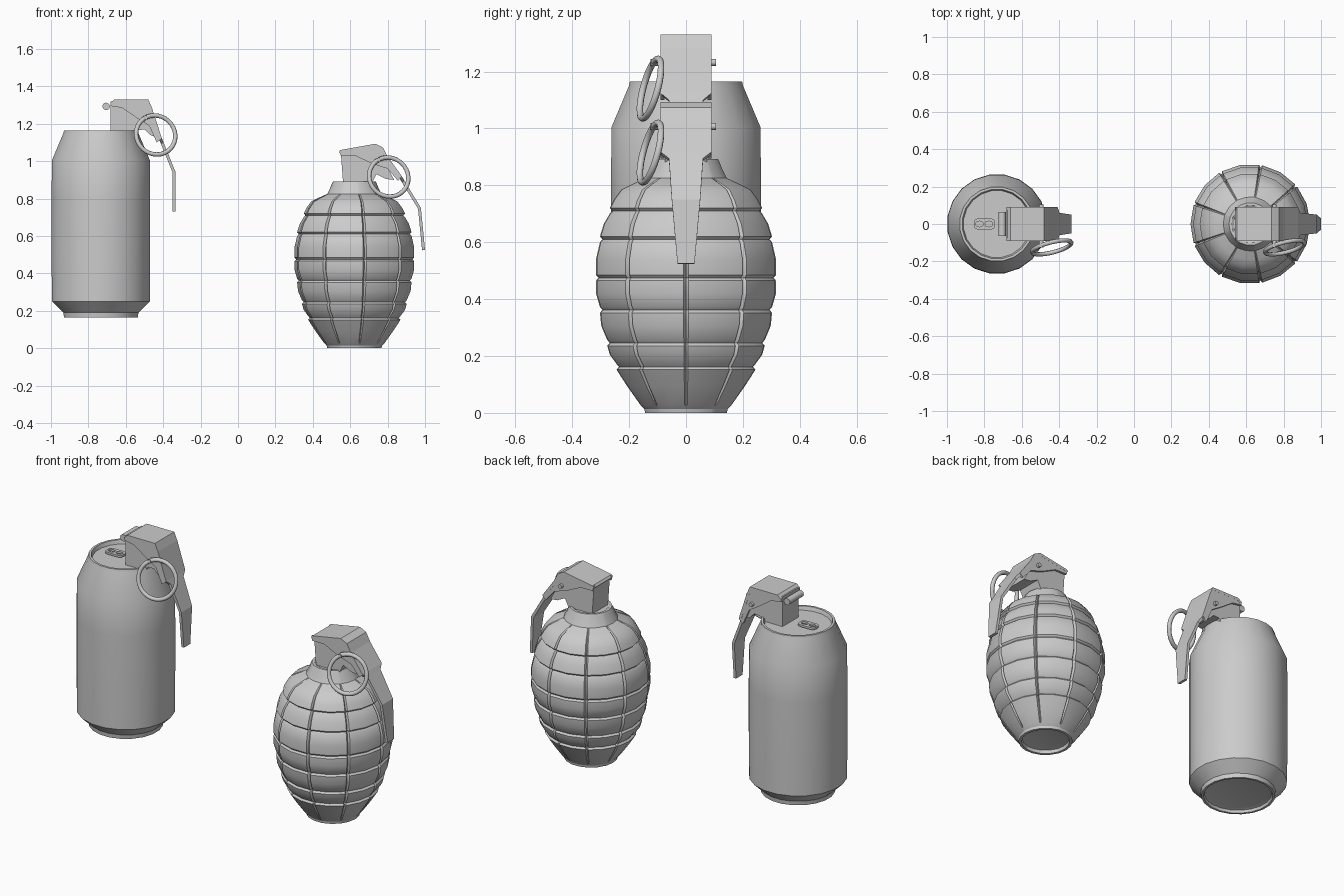
import bpy, bmesh, math
from mathutils import Vector

if "Cube" in bpy.data.objects:
    bpy.data.objects.remove(bpy.data.objects["Cube"])


def finish(name, bm, angle=None):
    bmesh.ops.recalc_face_normals(bm, faces=bm.faces)
    me = bpy.data.meshes.new(name)
    bm.to_mesh(me)
    bm.free()
    ob = bpy.data.objects.new(name, me)
    bpy.context.collection.objects.link(ob)
    if angle:
        bpy.ops.object.select_all(action='DESELECT')
        ob.select_set(True)
        bpy.context.view_layer.objects.active = ob
        bpy.ops.object.shade_smooth_by_angle(angle=math.radians(angle))
    return ob


def revolve(name, profile, angles, cx, cut=None, smooth=32):
    """Rings of (radius, z) about x = cx, capped at both ends."""
    bm = bmesh.new()
    rings = []
    for r, z in profile:
        ring = []
        for i, a in enumerate(angles):
            rr = r - (cut(i, z) if cut else 0)
            ring.append(bm.verts.new((cx + rr * math.cos(a), rr * math.sin(a), z)))
        rings.append(ring)
    n = len(angles)
    for a, b in zip(rings, rings[1:]):
        for i in range(n):
            j = (i + 1) % n
            bm.faces.new((a[i], a[j], b[j], b[i]))
    bm.faces.new(rings[0])
    bm.faces.new(rings[-1])
    return finish(name, bm, smooth)


def prism(name, outline, y0, y1):
    """Extrude an x-z outline from y0 to y1."""
    bm = bmesh.new()
    f = bm.faces.new([bm.verts.new((x, y0, z)) for x, z in outline])
    ext = bmesh.ops.extrude_face_region(bm, geom=[f])
    bmesh.ops.translate(bm, vec=(0, y1 - y0, 0),
                        verts=[v for v in ext['geom'] if isinstance(v, bmesh.types.BMVert)])
    return finish(name, bm)


def strap(name, path, thick):
    """Bent plate along (x, z, half width), thickened to the inner side."""
    bm = bmesh.new()
    secs = []
    pts = [Vector((x, z)) for x, z, w in path]
    for i, (x, z, w) in enumerate(path):
        d = (pts[min(i + 1, len(pts) - 1)] - pts[max(i - 1, 0)]).normalized()
        ix, iz = x + d.y * thick, z - d.x * thick
        secs.append([bm.verts.new(c) for c in
                     ((x, -w, z), (x, w, z), (ix, w, iz), (ix, -w, iz))])
    for a, b in zip(secs, secs[1:]):
        for i in range(4):
            j = (i + 1) % 4
            bm.faces.new((a[i], a[j], b[j], b[i]))
    bm.faces.new(secs[0])
    bm.faces.new(secs[-1])
    return finish(name, bm)


def rod(name, x, z, y0, y1, r):
    prof = [(r, y0), (r, y1)]
    ob = revolve(name, prof, [math.tau * i / 12 for i in range(12)], 0)
    ob.rotation_euler = (-math.pi / 2, 0, 0)
    ob.location = (x, 0, z)
    return ob


def pull_ring(name, x, z):
    bpy.ops.mesh.primitive_torus_add(major_radius=.108, minor_radius=.012,
                                     major_segments=32, minor_segments=8,
                                     location=(x, -.125, z))
    ob = bpy.context.object
    ob.name = name
    ob.rotation_mode = 'QUATERNION'
    ob.rotation_quaternion = Vector((-.25, 1, -.27)).to_track_quat('Z', 'Y')
    bpy.ops.object.shade_smooth_by_angle(angle=math.radians(50))
    return ob


def fuse(prefix, body, flange, plate, ring):
    prism(prefix + "_fuse_body", body, -.074, .074)
    for s, side in ((-1, "front"), (1, "back")):
        prism(f"{prefix}_lever_flange_{side}", flange, s * .076, s * .0895)
    strap(prefix + "_safety_lever", plate, .016)
    rx, rz = ring
    pull_ring(prefix + "_pull_ring", rx, rz)
    rod(prefix + "_pin", rx - .055, rz + .092, -.125, .105, .012)


# ---- can ----
CX = -.733
revolve("can_body",
        [(.165, .185), (.182, .18), (.187, .165), (.2, .165), (.203, .19), (.265, .25),
         (.267, .5), (.267, .8), (.265, 1.005), (.203, 1.15), (.2, 1.165), (.187, 1.165), (.18, 1.143)],
        [math.tau * (i + .5) / 20 for i in range(20)], CX, smooth=35)

# pull tab with two holes
cu = bpy.data.curves.new("can_tab", 'CURVE')
cu.dimensions, cu.fill_mode, cu.extrude = '2D', 'BOTH', .006
for ox, rx, ry, n in ((0, .056, .031, 4), (-.026, .02, .015, 2.5), (.024, .02, .015, 2.5)):
    sp = cu.splines.new('POLY')
    sp.points.add(15)
    for i, p in enumerate(sp.points):
        c, s = math.cos(math.tau * i / 16), math.sin(math.tau * i / 16)
        p.co = (ox + rx * math.copysign(abs(c) ** (2 / n), c),
                ry * math.copysign(abs(s) ** (2 / n), s), 0, 1)
    sp.use_cyclic_u = True
tab = bpy.data.objects.new("can_tab", cu)
bpy.context.collection.objects.link(tab)
tab.location = (-.80, 0, 1.155)
bpy.ops.object.select_all(action='DESELECT')
tab.select_set(True)
bpy.context.view_layer.objects.active = tab
bpy.ops.object.convert(target='MESH')

fuse("can",
     [(-.683, 1.14), (-.683, 1.318), (-.5, 1.318), (-.47, 1.22), (-.445, 1.13),
      (-.47, 1.14), (-.5, 1.17), (-.54, 1.165), (-.55, 1.14)],
     [(-.66, 1.33), (-.48, 1.33), (-.46, 1.285), (-.408, 1.12), (-.435, 1.10),
      (-.475, 1.19), (-.54, 1.23), (-.62, 1.285), (-.683, 1.295), (-.683, 1.31)],
     [(-.683, 1.312, .09), (-.66, 1.33, .09), (-.48, 1.33, .09), (-.46, 1.285, .09),
      (-.408, 1.125, .09), (-.398, 1.10, .06), (-.335, .945, .05), (-.333, .73, .03)],
     (-.44, 1.14))
rod("can_hinge_pin", -.705, 1.293, -.065, .065, .02)

# ---- ribbed grenade ----
GX = .622
angles, W = [], math.radians(1.6)
for k in range(9):
    a = math.radians(40 * k)
    angles += [a - W, a, a + W, a + math.radians(20)]
rows = [(.12, .02), (.126, .018), (.13, 0), (.145, 0), (.148, .014), (.162, .028), (.21, .095)]
bands = [(.247, .162, .271, .205), (.28, .246, .301, .305), (.306, .362, .32, .42),
         (.32, .475, .32, .54), (.306, .61, .292, .665), (.271, .71, .256, .75)]
for r, z, rm, zm in bands:
    rows += [(r, z - .01), (r - .009, z), (r, z + .01), (rm, zm)]
rows += [(.23, .785), (.19, .805), (.145, .825), (.13, .855), (.122, .875),
         (.114, .892), (.1, .892), (.09, .885)]


def slit(i, z):
    return .014 if i % 4 == 1 and .03 < z < .82 else 0


revolve("grenade_body", rows, angles, GX, slit)

fuse("grenade",
     [(.562, .88), (.55, 1.045), (.73, 1.08), (.77, 1.02), (.835, .90),
      (.79, .905), (.74, .93), (.715, .88)],
     [(.543, 1.058), (.735, 1.093), (.775, 1.073), (.80, 1.025), (.877, .915), (.855, .895),
      (.80, .96), (.72, .985), (.625, 1.03), (.548, 1.03)],
     [(.54, 1.048, .09), (.55, 1.06, .09), (.735, 1.093, .09), (.775, 1.073, .09), (.80, 1.025, .09),
      (.877, .918, .09), (.89, .895, .06), (.978, .75, .05), (1.0, .525, .03)],
     (.806, .915))
